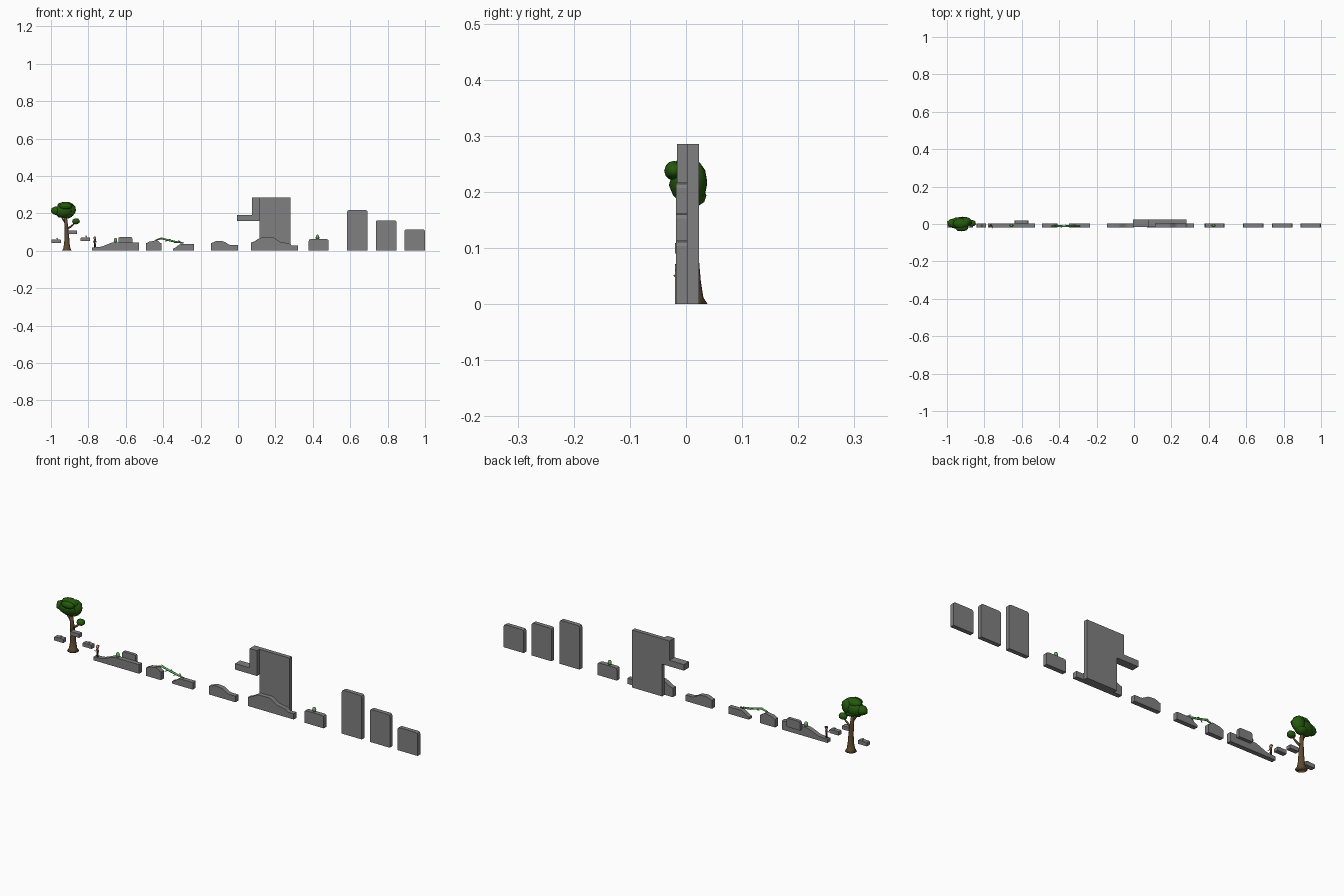
import bpy, bmesh, math, random
from mathutils import Vector

if "Cube" in bpy.data.objects:
    bpy.data.objects.remove(bpy.data.objects["Cube"])
random.seed(4)

def mat(name, c):
    m = bpy.data.materials.new(name)
    m.diffuse_color = (*c, 1)
    m.use_nodes = True
    m.node_tree.nodes["Principled BSDF"].inputs["Base Color"].default_value = m.diffuse_color
    return m

STONE = mat("stone grey", (0.215, 0.215, 0.215))
BARK = mat("bark brown", (0.115, 0.07, 0.03))
LEAF = mat("leaf green", (0.018, 0.1, 0.004))
PLANT = mat("plant green", (0.13, 0.42, 0.13))
SKIN = mat("skin", (0.55, 0.28, 0.18))
CLOTH = mat("cloth brown", (0.14, 0.06, 0.04))
DARK = mat("dark brown", (0.05, 0.03, 0.02))
TAN = mat("mushroom tan", (0.4, 0.33, 0.15))
F, M, B = -0.0195, 0.003, 0.0235   # front, middle and back layer planes

def finish(bm, name, m, smooth=False):
    bmesh.ops.recalc_face_normals(bm, faces=bm.faces)
    me = bpy.data.meshes.new(name)
    bm.to_mesh(me)
    bm.free()
    me.materials.append(m)
    for p in me.polygons:
        p.use_smooth = smooth
    ob = bpy.data.objects.new(name, me)
    bpy.context.collection.objects.link(ob)
    return ob

def slab(name, pts, y0=F, y1=M, m=STONE):
    """Extrude an xz outline between two y planes."""
    bm = bmesh.new()
    a = [bm.verts.new((x, y0, z)) for x, z in pts]
    b = [bm.verts.new((x, y1, z)) for x, z in pts]
    n = len(pts)
    bm.faces.new(a)
    bm.faces.new(b[::-1])
    for i in range(n):
        bm.faces.new((a[i], b[i], b[(i + 1) % n], a[(i + 1) % n]))
    return finish(bm, name, m)

def block(name, x0, x1, z0, z1, y0=F, y1=M, c=0.0):
    """Box with optionally clipped top corners."""
    top = [(x1, z1), (x0, z1)]
    if c:
        top = [(x1, z1 - c), (x1 - c * .3, z1 - c * .3), (x1 - c, z1),
               (x0 + c, z1), (x0 + c * .3, z1 - c * .3), (x0, z1 - c)]
    return slab(name, [(x0, z0), (x1, z0)] + top, y0, y1)

def hill(name, pts):
    """Ground piece whose top follows eased steps between the points."""
    top = []
    for (xa, za), (xb, zb) in zip(pts, pts[1:]):
        for i in range(6):
            t = i / 6
            s = t * t * (3 - 2 * t)
            top.append((xa + (xb - xa) * t, za + (zb - za) * s))
    top.append(pts[-1])
    return slab(name, [(pts[0][0], 0), (pts[-1][0], 0)] + top[::-1])

def tube(name, path, m, sides=8):
    """Tapered tube through (x, y, z, radius) points."""
    bm = bmesh.new()
    P = [Vector(p[:3]) for p in path]
    rings = []
    for i, p in enumerate(P):
        d = (P[min(i + 1, len(P) - 1)] - P[max(i - 1, 0)]).normalized()
        u = d.cross(Vector((0, 1, 0))).normalized()
        v = d.cross(u)
        rings.append([bm.verts.new(p + path[i][3] * (
            u * math.cos(2 * math.pi * k / sides) + v * math.sin(2 * math.pi * k / sides)))
            for k in range(sides)])
    for a, b in zip(rings, rings[1:]):
        for k in range(sides):
            bm.faces.new((a[k], a[(k + 1) % sides], b[(k + 1) % sides], b[k]))
    bm.faces.new(rings[0])
    bm.faces.new(rings[-1])
    return finish(bm, name, m, True)

def blob(name, c, r, m, noise=0.0, sub=2):
    bm = bmesh.new()
    bmesh.ops.create_icosphere(bm, subdivisions=sub, radius=1)
    for v in bm.verts:
        k = 1 + random.uniform(-noise, noise)
        v.co = Vector([c[i] + v.co[i] * r[i] * k for i in range(3)])
    return finish(bm, name, m, True)

def sprout(name, x, z, h=0.027, y=-0.008):
    """Small plant: a bulb with two side leaves."""
    blob(name + "_bulb", (x, y, z + h * .5), (h * .36, h * .3, h * .5), PLANT, 0, 2)
    for s in (-1, 1):
        tube(f"{name}_leaf_{s}", [(x, y, z, .002), (x + s * h * .3, y, z + h * .3, .002),
                                  (x + s * h * .5, y, z + h * .35, .0004)], PLANT, 6)

# tree: flared trunk, branch and leaf masses
tube("trunk", [(-.915, .012, 0, .027), (-.915, .012, .012, .019), (-.915, .012, .04, .0145),
               (-.915, .011, .08, .012), (-.918, .009, .13, .0095), (-.925, .006, .2, .008)], BARK, 12)
tube("branch", [(-.918, .009, .115, .006), (-.895, .006, .128, .005), (-.87, .004, .15, .003)], BARK)
tube("left_branch", [(-.922, .008, .15, .006), (-.94, .004, .175, .004), (-.95, 0, .2, .003)], BARK)
blob("crown_main", (-.932, .005, .212), (.05, .034, .038), LEAF, .06)
blob("crown_right", (-.9, .012, .218), (.034, .026, .038), LEAF, .06)
blob("crown_left", (-.968, .004, .214), (.031, .025, .025), LEAF, .06)
blob("crown_low", (-.915, .012, .194), (.032, .024, .022), LEAF, .06)
blob("crown_top", (-.925, .002, .241), (.043, .028, .021), LEAF, .05)
blob("crown_front", (-.92, -.021, .238), (.036, .018, .017), LEAF, .06)
blob("branch_leaves", (-.866, .004, .157), (.021, .018, .016), LEAF, .06)

# small stepping blocks around the tree
for i, (x, z) in enumerate([(-.972, .041), (-.885, .09), (-.816, .053)]):
    block(f"step_{i}", x - .025, x + .025, z, z + .019, c=.004)
for i, (x, z) in enumerate([(-.967, .059), (-.812, .071)]):
    tube(f"mushroom_stem_{i}", [(x, -.008, z, .002), (x, -.008, z + .006, .002)], TAN, 6)
    blob(f"mushroom_cap_{i}", (x, -.008, z + .007), (.006, .006, .003), TAN, 0, 1)

# figure standing at the foot of the ramp
fx, fy, fz = -.765, -.01, .018
for s in (-1, 1):
    tube(f"leg_{s}", [(fx + s * .003, fy, fz, .0025), (fx + s * .0025, fy, fz + .022, .003)], DARK, 6)
    tube(f"arm_{s}", [(fx + s * .004, fy, fz + .038, .002), (fx + s * .008, fy - .005, fz + .027, .0018),
                      (fx + s * .008, fy - .012, fz + .034, .0015)], SKIN, 6)
tube("torso", [(fx, fy, fz + .02, .004), (fx, fy, fz + .041, .005)], CLOTH, 8)
blob("head", (fx, fy, fz + .049), (.0075, .0075, .0085), SKIN)
blob("hair", (fx, fy + .003, fz + .053), (.007, .006, .005), DARK)

# ground pieces
hill("ramp_ground", [(-.78, .018), (-.745, .02), (-.66, .045), (-.53, .045)])
block("ramp_back_block", -.64, -.565, .03, .074, M, .019, c=.01)
hill("gap_left_ground", [(-.492, .04), (-.47, .05), (-.435, .055), (-.41, .04)])
hill("gap_right_ground", [(-.348, .012), (-.305, .035), (-.235, .035)])
hill("bump_ground", [(-.145, .042), (-.11, .053), (-.085, .051), (-.035, .03), (0, .03)])
hill("wall_foot_ground", [(.07, .045), (.13, .071), (.185, .071), (.235, .045),
                          (.27, .04), (.29, .028), (.32, .028)])

# fallen vine bridging the gap
tube("vine", [(-.44, -.012, .057, .003), (-.41, -.011, .066, .005), (-.37, -.012, .056, .005),
              (-.33, -.011, .047, .005), (-.29, -.012, .041, .003)], PLANT, 8)
for i in range(6):
    x = -.425 + i * .024
    z = .065 - i * .004
    s = 1 if i % 2 else -1
    tube(f"vine_leaf_{i}", [(x, -.011, z, .002), (x - .01, -.011 + s * .005, z + s * .007, .002),
                            (x - .016, -.011 + s * .007, z + s * .008, .0004)], PLANT, 6)

# tall wall with its overhang and ledge
block("tall_wall", .115, .28, 0, .286, M, B)
block("wall_overhang", .075, .115, .16, .286, -.016, B)
block("wall_ledge", -.005, .075, .16, .19, -.016, B)

# planted block and three pillars
block("plant_block", .378, .485, 0, .062, c=.01)
sprout("block_sprout", .425, .06)
sprout("ramp_sprout", -.655, .043)
for i, (x, h) in enumerate([(.638, .217), (.792, .163), (.945, .114)]):
    block(f"pillar_{i}", x - .055, x + .055, 0, h, -.018, M, c=.01)
